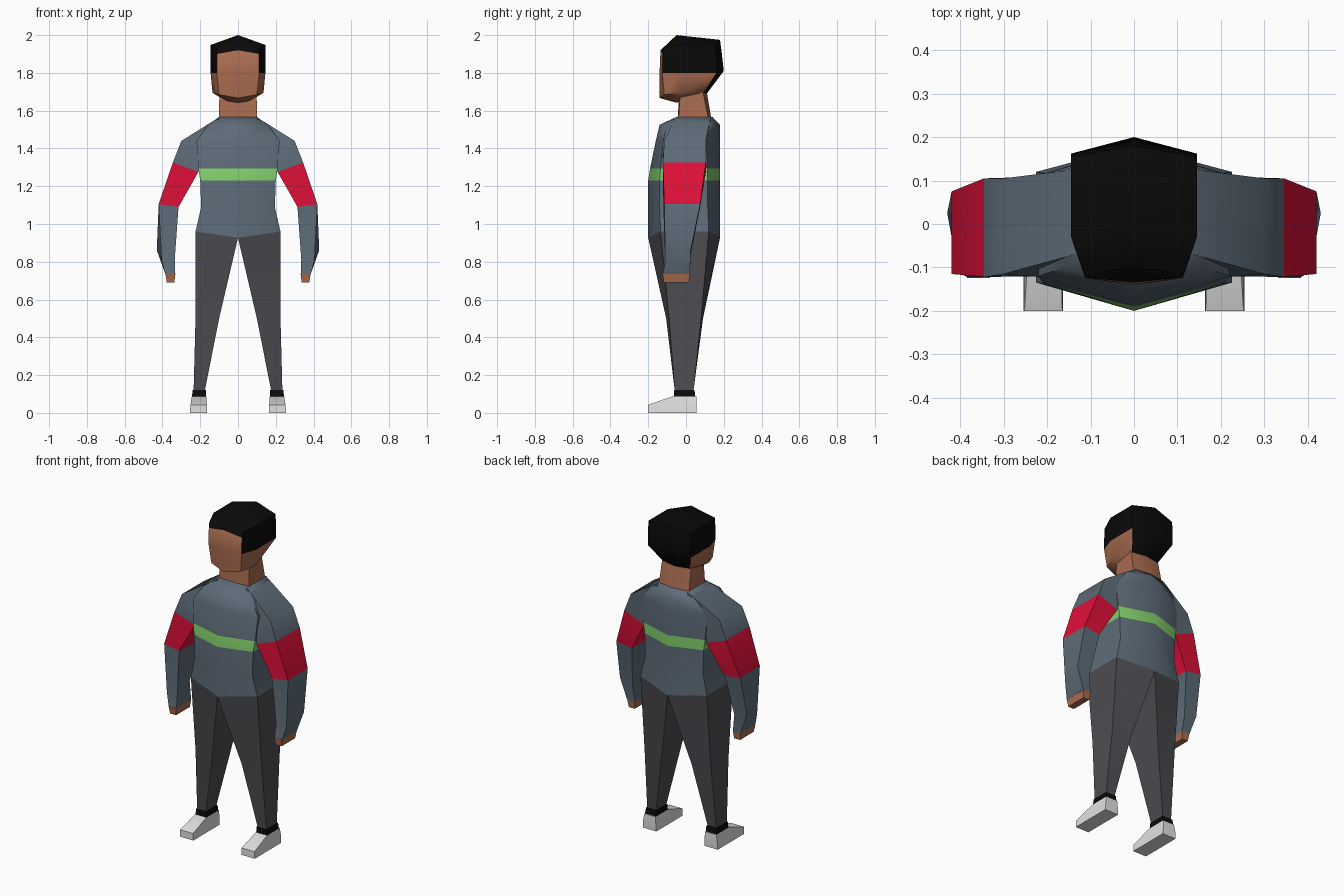
import bpy
import bmesh
from math import radians

default = bpy.data.objects.get("Cube")
if default:
    bpy.data.objects.remove(default)


def material(name, rgb):
    m = bpy.data.materials.new(name)
    m.use_nodes = True
    m.diffuse_color = (*rgb, 1)
    m.node_tree.nodes["Principled BSDF"].inputs["Base Color"].default_value = (*rgb, 1)
    return m


BLUE = material("slate_blue_knit", (0.11, 0.15, 0.19))
RED = material("red_knit", (0.74, 0.005, 0.04))
GREEN = material("green_stripe", (0.23, 0.63, 0.15))
GREY = material("dark_grey_cloth", (0.075, 0.073, 0.084))
SKIN = material("brown_skin", (0.40, 0.15, 0.08))
BLACK = material("black", (0.003, 0.003, 0.003))
WHITE = material("off_white_shoe", (0.75, 0.75, 0.75))


def loft(name, rings, mats, rule, closed=True, caps=(True, True), angle=45):
    """Skin rings from bottom to top on the left side and mirror to the right."""
    bm = bmesh.new()
    rows = [[bm.verts.new(p) for p in ring] for ring in rings]
    n = len(rows[0])
    for i, (a, b) in enumerate(zip(rows, rows[1:])):
        for j in range(n if closed else n - 1):
            k = (j + 1) % n
            bm.faces.new((a[j], a[k], b[k], b[j])).material_index = rule(i, j)
    for row, wanted, band, flip in ((rows[0], caps[0], 0, True),
                                    (rows[-1], caps[1], len(rows) - 2, False)):
        if wanted:
            for j in range(1, n - 1):
                tri = (row[0], row[j], row[j + 1])
                f = bm.faces.new(tri[::-1] if flip else tri)
                f.material_index = rule(band, 1)
    mesh = bpy.data.meshes.new(name)
    bm.to_mesh(mesh)
    bm.free()
    for m in mats:
        mesh.materials.append(m)
    ob = bpy.data.objects.new(name, mesh)
    bpy.context.collection.objects.link(ob)
    bpy.ops.object.select_all(action="DESELECT")
    ob.select_set(True)
    bpy.context.view_layer.objects.active = ob
    bpy.ops.object.shade_smooth_by_angle(angle=radians(angle))
    mirror = ob.modifiers.new("Mirror", "MIRROR")
    mirror.use_clip = True
    return ob


def box(x0, x1, y0, y1, z):
    return [(x0, y0, z), (x1, y0, z), (x1, y1, z), (x0, y1, z)]


def half(w, front, fc, bc, back, z, zc=None):
    """Half of a pointed six-sided body section."""
    zc = z if zc is None else zc
    return [(0, front, zc), (w, fc, z), (w, bc, z), (0, back, zc)]


# Sweater body with chest stripe
waist = half(.225, -.20, -.135, .12, .18, .96, .927)
loft("sweater_body", [
    waist,
    half(.195, -.20, -.14, .115, .18, 1.09),
    half(.20, -.20, -.14, .115, .18, 1.23),
    half(.21, -.19, -.135, .115, .18, 1.295),
    half(.22, -.16, -.12, .11, .18, 1.44),
    half(.16, -.14, -.10, .125, .18, 1.525),
    half(.10, -.05, -.04, .125, .14, 1.567),
], [BLUE, GREEN], lambda i, j: int(i == 2), closed=False, angle=60)

# Sleeves: wrist, cuff, forearm, red upper band, shoulder
loft("sleeves", [
    box(.332, .385, -.122, .02, .735),
    [(.335, -.11, .81), (.405, -.11, .81), (.43, .025, .862), (.345, .025, .84)],
    [(.315, -.12, 1.09), (.42, -.115, 1.105), (.42, .075, 1.105), (.315, .075, 1.09)],
    [(.21, -.12, 1.275), (.345, -.122, 1.325), (.345, .105, 1.325), (.21, .105, 1.275)],
    [(.18, -.125, 1.32), (.30, -.115, 1.44), (.30, .105, 1.44), (.18, .11, 1.32)],
    [(.10, -.12, 1.36), (.10, -.06, 1.565), (.10, .13, 1.565), (.10, .12, 1.36)],
], [BLUE, RED], lambda i, j: int(i == 2), angle=60)

# Hands
loft("hands", [
    box(.337, .377, -.118, .015, .69),
    box(.332, .384, -.124, .02, .735),
], [SKIN], lambda i, j: 0)

# Trouser legs
loft("trousers", [
    box(.175, .235, -.06, .04, .12),
    [(.10, -.105, .5), (.225, -.09, .5), (.225, .08, .5), (.10, .09, .5)],
    waist,
], [GREY], lambda i, j: 0, angle=60)

# Socks
loft("socks", [
    box(.168, .244, -.065, .05, .08),
    box(.170, .240, -.062, .045, .122),
], [BLACK], lambda i, j: 0)

# Shoes
loft("shoes", [
    box(.163, .254, -.20, .055, 0),
    box(.165, .252, -.20, .057, .043),
    box(.168, .244, -.07, .055, .088),
], [WHITE], lambda i, j: 0)

# Neck
loft("neck", [
    half(.102, -.045, -.04, .12, .135, 1.55),
    half(.098, -.035, -.03, .09, .11, 1.70),
], [SKIN], lambda i, j: 0, closed=False, caps=(False, False))


# Head: hair covers the crown, the sides above the ears and the nape
def hair_rule(i, j):
    if i == 0:
        return 0
    if i == 1:
        return int(j == 3)
    if i == 2:
        return int(j > 0)
    return 1


loft("head", [
    [(0, -.05, 1.642), (.05, -.045, 1.65), (.08, -.02, 1.66), (.08, .06, 1.68), (0, .08, 1.68)],
    [(0, -.14, 1.667), (.10, -.115, 1.685), (.135, -.03, 1.695), (.09, .09, 1.69), (0, .11, 1.69)],
    [(0, -.14, 1.80), (.112, -.125, 1.80), (.145, -.03, 1.80), (.145, .162, 1.80), (0, .20, 1.81)],
    [(0, -.135, 1.92), (.112, -.123, 1.90), (.145, -.03, 1.90), (.145, .16, 1.90), (0, .19, 1.90)],
    [(0, -.05, 2.0), (.112, -.12, 1.93), (.145, -.03, 1.948), (.145, .155, 1.948), (0, .18, 1.975)],
], [SKIN, BLACK], hair_rule, closed=False)
